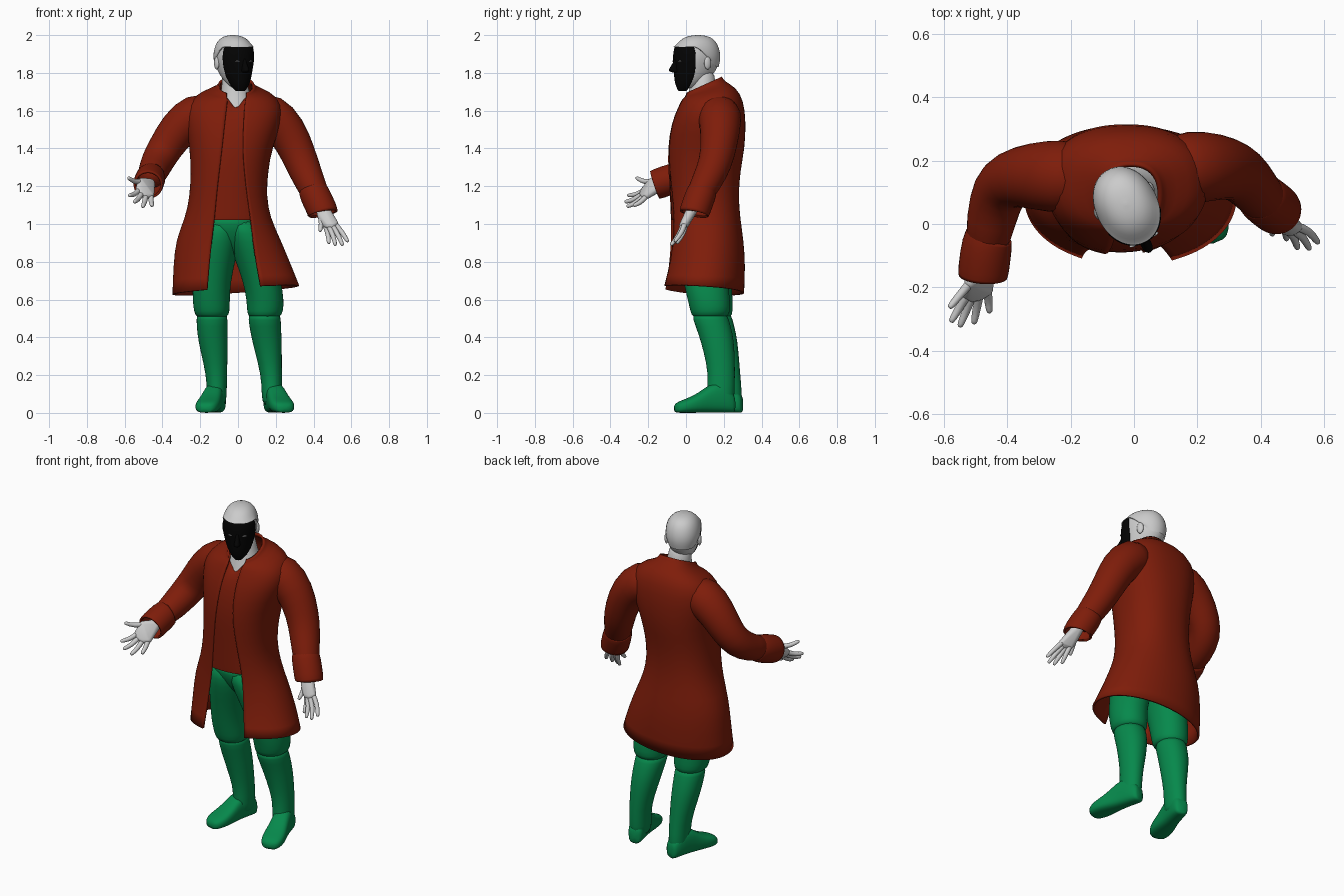
import bpy, bmesh
from math import sin, cos, pi, asin, radians
from mathutils import Vector as V, Matrix

if "Cube" in bpy.data.objects:
    bpy.data.objects.remove(bpy.data.objects["Cube"])


def material(name, rgb):
    m = bpy.data.materials.new(name)
    m.diffuse_color = (*rgb, 1)
    m.use_nodes = True
    m.node_tree.nodes["Principled BSDF"].inputs["Base Color"].default_value = m.diffuse_color
    return m


RED = material("red_cloth", (0.21, 0.012, 0.003))
GREEN = material("green_leather", (0.002, 0.25, 0.072))
BLACK = material("black_mask", (0.001, 0.001, 0.001))


def finish(name, bm, mat=None, sub=1, thick=0, xf=None):
    me = bpy.data.meshes.new(name)
    for f in bm.faces:
        f.smooth = True
    bm.to_mesh(me)
    bm.free()
    ob = bpy.data.objects.new(name, me)
    bpy.context.collection.objects.link(ob)
    if mat:
        me.materials.append(mat)
    if xf:
        ob.matrix_world = xf
    if sub:
        s = ob.modifiers.new("smooth", 'SUBSURF')
        s.levels = s.render_levels = sub
        s.boundary_smooth = 'PRESERVE_CORNERS'
    if thick:
        s = ob.modifiers.new("thickness", 'SOLIDIFY')
        s.thickness, s.offset = thick, -1
    return ob


def skin(bm, rings, closed=True, cap=True):
    """Bridge rings listed top to bottom, each anticlockwise from above."""
    vs = [[bm.verts.new(p) for p in r] for r in rings]
    n, new = len(vs[0]), []
    for a, b in zip(vs, vs[1:]):
        for i in range(n if closed else n - 1):
            j = (i + 1) % n
            new.append(bm.faces.new((a[i], b[i], b[j], a[j])))
    if cap:
        new += [bm.faces.new(vs[0]), bm.faces.new(vs[-1])]
        bmesh.ops.recalc_face_normals(bm, faces=new)


def power(v, n):
    return (1 if v >= 0 else -1) * abs(v) ** (2 / n)


def oval(z, x0, x1, y0, y1, ty=0, tx=0, gap=None, arc=None, grow=0, n=2.3, seg=32):
    """Superellipse ring; gap leaves the front open, arc keeps only the front."""
    cx, cy, rx, ry = (x0 + x1) / 2, (y0 + y1) / 2, (x1 - x0) / 2 + grow, (y1 - y0) / 2 + grow
    a0, a1 = 0, 2 * pi
    if gap:
        a0 = asin((max(gap[1] - cx, 0) / rx) ** (n / 2))
        a1 = 2 * pi - asin((max(cx - gap[0], 0) / rx) ** (n / 2))
    if arc:
        a0, a1 = -arc, arc
    out = []
    for i in range(seg):
        a = a0 + (a1 - a0) * i / (seg - 1 if gap or arc else seg)
        dx, dy = rx * power(sin(a), n), -ry * power(cos(a), n)
        out.append(V((cx + dx, cy + dy, z + ty * dy + tx * dx)))
    return out


def tube(bm, pts, radii, seg=16, cap=True):
    pts = [V(p) for p in pts]
    rings = []
    for i, (p, r) in enumerate(zip(pts, radii)):
        d = pts[min(i + 1, len(pts) - 1)] - pts[max(i - 1, 0)]
        side = V((0, -1, 0.3)).cross(d).normalized()
        up = d.cross(side).normalized()
        rings.append([p + r * (cos(2 * pi * k / seg) * side + sin(2 * pi * k / seg) * up) for k in range(seg)])
    skin(bm, rings, True, cap)
    if not cap:
        bmesh.ops.recalc_face_normals(bm, faces=bm.faces)


def ball(name, loc, size, mat=None, xf=Matrix()):
    bm = bmesh.new()
    bmesh.ops.create_uvsphere(bm, u_segments=16, v_segments=10, radius=1)
    return finish(name, bm, mat, 0, 0, xf @ Matrix.Translation(loc) @ Matrix.Diagonal((*size, 1)))


# coat body: ring plus left and right edges of the front opening
COAT = [((1.735, -.105, .085, -.01, .19, .45), (-.065, .05)),
        ((1.71, -.115, .095, -.015, .205, .4), (-.06, .045)),
        ((1.695, -.20, .175, -.02, .265, .2), (-.055, .04)),
        ((1.64, -.275, .235, -.04, .305, .1), (-.06, .035)),
        ((1.54, -.28, .235, -.078, .318), (-.07, .03)),
        ((1.40, -.255, .18, -.10, .312), (-.085, .025)),
        ((1.28, -.25, .16, -.097, .287), (-.10, .035)),
        ((1.15, -.255, .15, -.09, .278), (-.115, .05)),
        ((1.03, -.28, .172, -.085, .287), (-.125, .07)),
        ((.92, -.33, .225, -.087, .305), (-.14, .08)),
        ((.78, -.343, .283, -.103, .315), (-.155, .10)),
        ((.65, -.348, .325, -.13, .308, -.07, .07), (-.165, .12))]
bm = bmesh.new()
skin(bm, [oval(*r, gap=g, seg=41, n=2.3 if r[0] > .95 else 2.1) for r, g in COAT], False, False)
finish("coat_body", bm, RED, 1, .012)

# waistcoat, just inside the coat, with a V neck
bm = bmesh.new()
rings = [oval(*r, grow=-.008, seg=48) for r, g in COAT[1:9]] + [oval(1.022, -.28, .172, -.085, .287, grow=-.009, seg=48)]
for ring, low in zip(rings[:3], (1.605, 1.602, 1.60)):
    for p in ring:
        if p.y < .05:
            p.z = min(p.z, low + 1.35 * abs(p.x + .01))
skin(bm, rings, True, False)
finish("waistcoat", bm, RED)

# sleeves and turned-back cuffs
ARMS = {
    "right": ([(-.13, .145, 1.585), (-.228, .15, 1.582), (-.318, .152, 1.505), (-.387, .145, 1.40),
               (-.425, .11, 1.335), (-.45, .02, 1.275), (-.468, -.10, 1.235)],
              [.10, .122, .107, .093, .09, .08, .068],
              [(-.453, -.03, 1.255), (-.462, -.05, 1.248), (-.475, -.15, 1.212), (-.476, -.165, 1.207)]),
    "left": ([(.08, .17, 1.59), (.178, .178, 1.582), (.262, .182, 1.495), (.32, .168, 1.37),
              (.355, .14, 1.28), (.40, .085, 1.18), (.44, .045, 1.09)],
             [.10, .122, .107, .094, .088, .076, .066],
             [(.395, .09, 1.185), (.40, .084, 1.17), (.45, .045, 1.065), (.452, .043, 1.055)])}
for side, (path, radii, cuff) in ARMS.items():
    bm = bmesh.new()
    tube(bm, path, radii)
    finish(side + "_sleeve", bm, RED)
    bm = bmesh.new()
    tube(bm, cuff, [.074, .082, .082, .078], 20, False)
    finish(side + "_cuff", bm, RED, 1, .012)

# hands: fingers fan out from the wrist, the thumb is last
HANDS = {
    "right": ((-.47, -.13, 1.21), (0, 0, -.012),
              [(-.578, -.31, 1.15), (-.55, -.325, 1.115), (-.505, -.315, 1.09), (-.455, -.28, 1.095), (-.583, -.265, 1.245)]),
    "left": ((.44, .045, 1.10), (.006, .012, 0),
             [(.583, -.06, .905), (.555, -.08, .886), (.517, -.078, .886), (.482, -.05, .895), (.435, -.035, .96)])}
for side, (wrist, bend, tips) in HANDS.items():
    w, palm = V(wrist), bmesh.new()
    spots = [(w, .032)]
    for k, t in enumerate(tips):
        t = V(t)
        base = w.lerp(t, .5 if k < 4 else .4)
        spots.append((base, .019))
        bm = bmesh.new()
        tube(bm, [w.lerp(base, .85), base, base.lerp(t, .5) + V(bend), t.lerp(base, .08), t],
             [.015, .016, .0145, .012, .007], 8)
        finish(side + ("_finger_%d" % (k + 1) if k < 4 else "_thumb"), bm)
    for p, r in spots:
        bmesh.ops.create_icosphere(palm, subdivisions=2, radius=r, matrix=Matrix.Translation(p))
    res = bmesh.ops.convex_hull(palm, input=palm.verts)
    inner = {v for v in res["geom_interior"] + res["geom_unused"] if isinstance(v, bmesh.types.BMVert)}
    bmesh.ops.delete(palm, geom=list(inner), context='VERTS')
    finish(side + "_palm", palm, sub=0)

# neck, flaring into the chest under the collar
bm = bmesh.new()
tube(bm, [(-.025, .085, 1.82), (-.02, .092, 1.75), (-.012, .087, 1.67), (-.012, .09, 1.59), (-.012, .11, 1.52)],
     [.062, .066, .082, .122, .16])
finish("neck", bm)

# head, turned a little to its left
TURN = Matrix.Translation((-.022, .055, 0)) @ Matrix.Rotation(radians(27), 4, 'Z')
HEAD = [(z, -w, w, f, b) for z, w, f, b in [
    (1.998, .03, -.03, .05), (1.982, .062, -.075, .09), (1.95, .084, -.105, .113), (1.91, .094, -.12, .126),
    (1.87, .094, -.122, .128), (1.83, .085, -.12, .118), (1.785, .072, -.118, .09),
    (1.745, .053, -.115, .03), (1.715, .03, -.103, -.02)]]
bm = bmesh.new()
skin(bm, [oval(*r, n=2.1) for r in HEAD])
finish("head", bm, xf=TURN)
# hair: low at the back, up around the ears and over the brow
bm = bmesh.new()
hair = [oval(2.0, -.004, .004, .005, .013, n=2.1)] + [oval(*r, n=2.1, grow=.005) for r in HEAD[:6]]
for ring in hair[4:]:
    for p in ring:
        p.z = max(p.z, min(1.938, 1.90 - .9 * p.y))
skin(bm, hair, True, False)
finish("hair", bm, xf=TURN)
for s in (-1, 1):
    ball("ear", (s * .092, .02, 1.852), (.012, .02, .034), None, TURN)
    ball("eye_slit", (s * .036, -.117, 1.862), (.015, .006, .003), None, TURN)

# mask with nose
bm = bmesh.new()
rows = [(1.94, -.086, .086, -.111, .11)] + HEAD[3:] + [(1.705, -.018, .018, -.098, -.04)]
skin(bm, [oval(*r, arc=radians(a), grow=.007, n=2.1, seg=17)
          for r, a in zip(rows, (62, 66, 67, 69, 72, 78, 84, 88))], False, False)
finish("mask", bm, BLACK, 1, .006, TURN)
bm = bmesh.new()
skin(bm, [oval(z, -w, w, f, -.10, seg=12) for z, w, f in
          [(1.885, .008, -.126), (1.85, .011, -.14), (1.822, .017, -.162), (1.81, .019, -.167), (1.80, .014, -.138)]])
finish("mask_nose", bm, BLACK, 1, 0, TURN)


# legs: rows are z, centre x, centre y, half width, half depth
def stack(name, rows):
    bm = bmesh.new()
    skin(bm, [oval(z, x - w, x + w, y - d, y + d, n=2.1, seg=24) for z, x, y, w, d in rows])
    finish(name, bm, GREEN)


stack("breeches_seat", [(1.06, -.045, .10, .16, .165), (1.0, -.04, .10, .17, .167),
                        (.92, -.03, .105, .15, .14), (.86, -.02, .11, .10, .10), (.82, -.012, .11, .04, .06)])
stack("right_breeches", [(1.04, -.09, .10, .10, .15), (.95, -.10, .10, .117, .16), (.86, -.115, .105, .116, .145),
                         (.75, -.132, .115, .104, .125), (.64, -.143, .13, .10, .115), (.56, -.14, .142, .098, .107),
                         (.515, -.138, .147, .09, .098), (.505, -.138, .15, .07, .08)])
stack("left_breeches", [(1.04, .015, .09, .10, .15), (.95, .045, .09, .117, .16), (.86, .08, .09, .116, .142),
                        (.75, .112, .097, .104, .122), (.64, .14, .113, .10, .115), (.56, .145, .128, .098, .11),
                        (.515, .141, .128, .092, .1), (.505, .14, .125, .07, .08)])
stack("right_boot_shaft", [(.53, -.138, .152, .08, .086), (.50, -.138, .155, .083, .09), (.42, -.136, .178, .081, .089),
                           (.33, -.127, .196, .073, .082), (.2, -.113, .218, .055, .07), (.1, -.112, .222, .053, .075),
                           (.03, -.112, .225, .048, .07)])
stack("left_boot_shaft", [(.53, .14, .125, .083, .09), (.50, .14, .13, .087, .096), (.42, .148, .157, .082, .092),
                          (.33, .16, .175, .073, .083), (.2, .177, .19, .055, .07), (.1, .18, .182, .055, .075),
                          (.03, .18, .182, .05, .07)])

# boot feet: distance from heel, half width, height
FOOT = [(0, .03, .08), (.015, .044, .11), (.08, .052, .17), (.14, .054, .15), (.19, .06, .11),
        (.25, .067, .08), (.30, .06, .063), (.33, .036, .045)]
for side, heel, toe in (("right", (-.10, .30, 0), (-.18, -.03, 0)), ("left", (.17, .258, 0), (.256, -.08, 0))):
    h = V(heel)
    d = (V(toe) - h).normalized()
    across = V((-d.y, d.x, 0))
    bm = bmesh.new()
    skin(bm, [[h + d * t + across * w * power(cos(a), 2.8) + V((0, 0, top / 2 * (1 + power(sin(a), 2.8))))
               for a in [2 * pi * k / 16 for k in range(16)]] for t, w, top in FOOT])
    finish(side + "_boot_foot", bm, GREEN)
